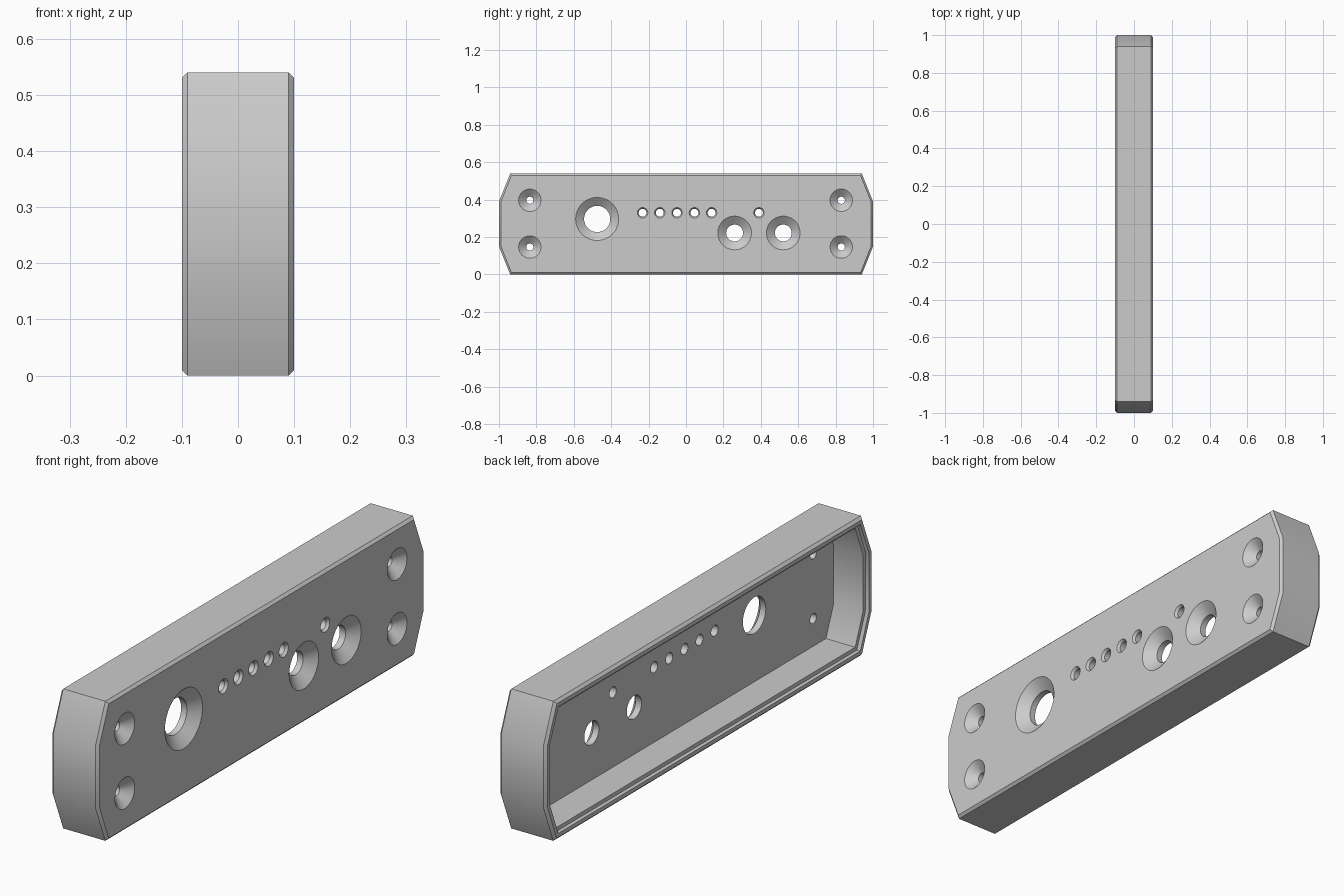
import bpy, bmesh, math
from mathutils import Vector, Matrix

cube = bpy.data.objects.get("Cube")
if cube:
    bpy.data.objects.remove(cube, do_unlink=True)

grey = bpy.data.materials.new("plain_grey")
grey.use_nodes = True
colour = (0.6, 0.6, 0.6, 1)
grey.diffuse_color = colour
grey.node_tree.nodes["Principled BSDF"].inputs["Base Color"].default_value = colour

# Side outline (y, z), counter-clockwise, with tapered ends
OUTLINE = [Vector(p) for p in [(-0.94, 0), (0.94, 0), (1, 0.15), (1, 0.39),
                               (0.94, 0.54), (-0.94, 0.54), (-1, 0.39), (-1, 0.15)]]


def inset(points, d):
    """Move every edge of a convex outline inward by d."""
    result = []
    for i, p in enumerate(points):
        a = (p - points[i - 1]).normalized()
        b = (points[(i + 1) % len(points)] - p).normalized()
        na, nb = Vector((-a.y, a.x)), Vector((-b.y, b.x))
        result.append(p + (na + nb) * d / (1 + na.dot(nb)))
    return result


def make_object(name, bm):
    bmesh.ops.recalc_face_normals(bm, faces=bm.faces)
    mesh = bpy.data.meshes.new(name)
    bm.to_mesh(mesh)
    bm.free()
    mesh.materials.append(grey)
    ob = bpy.data.objects.new(name, mesh)
    bpy.context.collection.objects.link(ob)
    return ob


def loft(bm, rings):
    """Bridge closed rings in order and cap both ends."""
    rings = [[bm.verts.new(p) for p in ring] for ring in rings]
    for r, s in zip(rings, rings[1:]):
        for i in range(len(r)):
            j = (i + 1) % len(r)
            bm.faces.new((r[i], r[j], s[j], s[i]))
    bm.faces.new(rings[0])
    bm.faces.new(rings[-1])


# Hollow panel housing: (x, inset) from the face, round the rim, to the cavity floor
SECTION = [(0.1, 0.01), (0.09, 0), (-0.09, 0), (-0.1, 0.01),
           (-0.1, 0.025), (-0.085, 0.025), (-0.085, 0.04), (0.04, 0.04)]
bm = bmesh.new()
loft(bm, [[(x, p.x, p.y) for p in inset(OUTLINE, d)] for x, d in SECTION])
housing = make_object("panel_housing", bm)

# Countersunk holes: (y, z, outer radius, inner radius, countersink depth)
holes = [(-0.475, 0.297, 0.115, 0.07, 0.035)]
holes += [(y, 0.222, 0.09, 0.045, 0.035) for y in (0.26, 0.52)]
holes += [(y, 0.33, 0.028, 0.021, 0.01)
          for y in (-0.232, -0.14, -0.048, 0.045, 0.137, 0.39)]
holes += [(y, z, 0.06, 0.019, 0.035) for y in (-0.835, 0.83) for z in (0.147, 0.397)]

bm = bmesh.new()
for y, z, r_out, r_in, depth in holes:
    steps = [(0.15, r_out), (0.1, r_out), (0.1 - depth, r_in), (0.0, r_in)]
    angles = [math.tau * i / 48 for i in range(48)]
    loft(bm, [[(x, y + r * math.cos(a), z + r * math.sin(a)) for a in angles]
              for x, r in steps])
cutter = make_object("hole_cutter", bm)
cutter.hide_render = True

# Cut the holes, then discard the cutter
cut = housing.modifiers.new("holes", 'BOOLEAN')
cut.operation = 'DIFFERENCE'
cut.solver = 'EXACT'
cut.object = cutter
for ob in bpy.context.selected_objects:
    ob.select_set(False)
bpy.context.view_layer.objects.active = housing
housing.select_set(True)
bpy.ops.object.modifier_apply(modifier=cut.name)
bpy.data.objects.remove(cutter, do_unlink=True)
bpy.ops.object.shade_smooth_by_angle(angle=math.radians(30))
